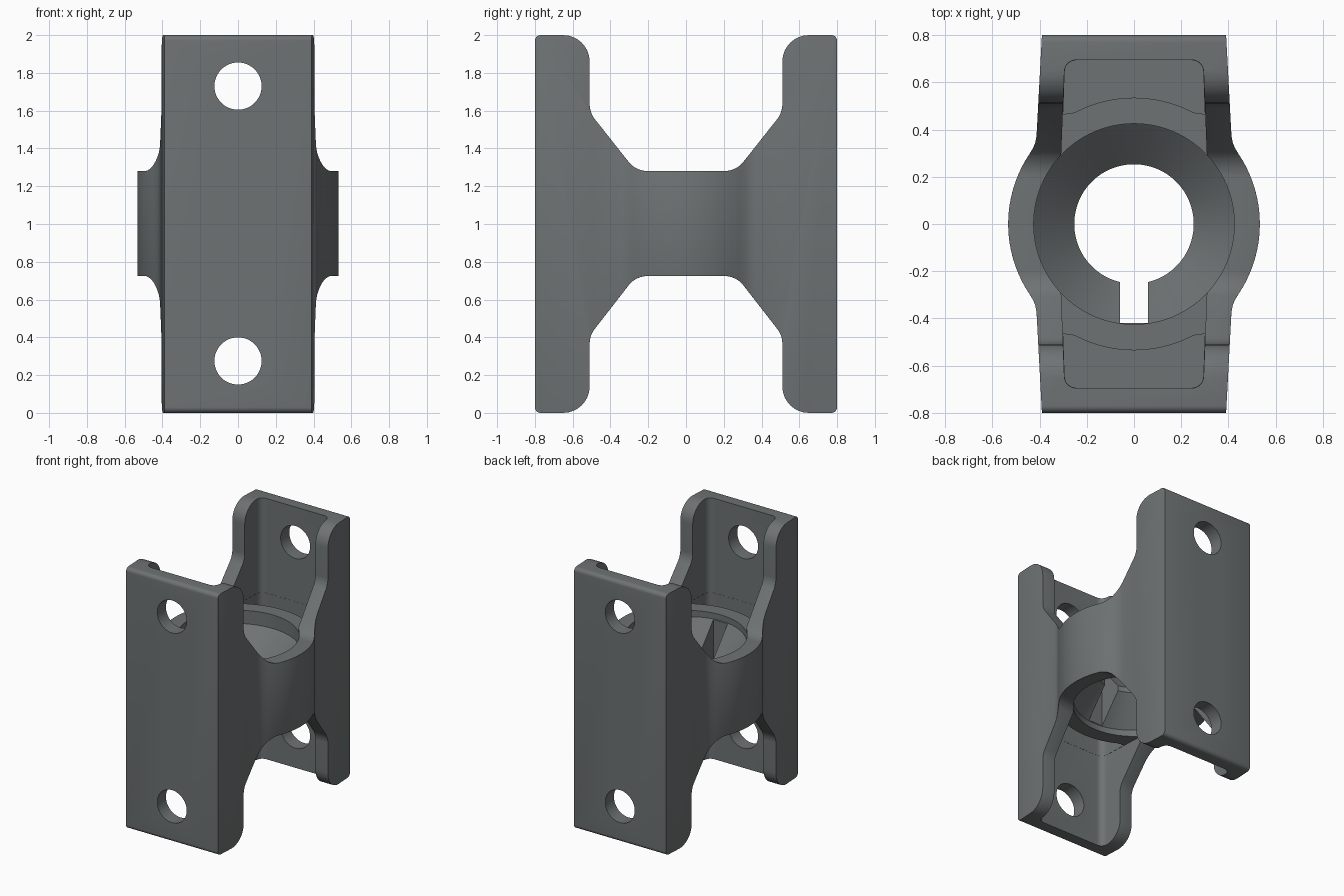
import bpy, bmesh
from math import sin, cos, radians, pi
from mathutils import Vector

if "Cube" in bpy.data.objects:
    bpy.data.objects.remove(bpy.data.objects["Cube"])


def fillet(pts, seg=8):
    """Round each (x, y, radius) corner of a closed polygon."""
    out = []
    for i, (x, y, r) in enumerate(pts):
        p = Vector((x, y))
        if r == 0:
            out.append((x, y))
            continue
        a = (Vector(pts[i - 1][:2]) - p).normalized()
        b = (Vector(pts[(i + 1) % len(pts)][:2]) - p).normalized()
        half = a.angle(b) / 2
        c = p + (a + b).normalized() * (r / sin(half))
        reach = r * cos(half) / sin(half)
        s, e = p + a * reach - c, p + b * reach - c
        sweep = s.angle(e)
        for k in range(seg + 1):
            t = k / seg
            v = (s * sin((1 - t) * sweep) + e * sin(t * sweep)) / sin(sweep)
            out.append(tuple(c + v))
    return out


def prism(name, pts, lo, hi, axis):
    """Extrude a 2D polygon along x (pts are y,z), y (x,z) or z (x,y)."""
    place = {'x': lambda a, b, h: (h, a, b),
             'y': lambda a, b, h: (a, h, b),
             'z': lambda a, b, h: (a, b, h)}[axis]
    bm = bmesh.new()
    low = [bm.verts.new(place(a, b, lo)) for a, b in pts]
    top = [bm.verts.new(place(a, b, hi)) for a, b in pts]
    bm.faces.new(low)
    bm.faces.new(top)
    n = len(pts)
    for i in range(n):
        j = (i + 1) % n
        bm.faces.new((low[i], low[j], top[j], top[i]))
    return finish(name, bm)


def lathe(name, profile, seg=96):
    """Revolve (radius, z, tilt) points about z into a closed solid."""
    bm = bmesh.new()
    rings = [[bm.verts.new((r * cos(2 * pi * i / seg), r * sin(2 * pi * i / seg),
                            z - tilt * sin(2 * pi * i / seg)))
              for i in range(seg)] for r, z, tilt in profile]
    for a, b in zip(rings, rings[1:]):
        for i in range(seg):
            j = (i + 1) % seg
            bm.faces.new((a[i], a[j], b[j], b[i]))
    bm.faces.new(rings[0])
    bm.faces.new(rings[-1])
    return finish(name, bm)


def finish(name, bm):
    bmesh.ops.recalc_face_normals(bm, faces=bm.faces)
    me = bpy.data.meshes.new(name)
    bm.to_mesh(me)
    bm.free()
    me.materials.append(dark_grey)
    ob = bpy.data.objects.new(name, me)
    bpy.context.collection.objects.link(ob)
    return ob


def boolean(target, tool, op='DIFFERENCE'):
    m = target.modifiers.new('cut', 'BOOLEAN')
    m.operation, m.solver, m.object = op, 'EXACT', tool
    bpy.context.view_layer.objects.active = target
    bpy.ops.object.modifier_apply(modifier=m.name)
    bpy.data.objects.remove(tool)


def circle(cx, cy, r, n=48):
    return [(cx + r * cos(2 * pi * i / n), cy + r * sin(2 * pi * i / n)) for i in range(n)]


dark_grey = bpy.data.materials.new('dark_grey')
dark_grey.diffuse_color = (0.155, 0.17, 0.173, 1)
dark_grey.use_nodes = True
dark_grey.node_tree.nodes["Principled BSDF"].inputs["Base Color"].default_value = dark_grey.diffuse_color

# Plan outline: tapered ends and a round bulge around the bore
quarter = [(0.533 * cos(radians(a)), 0.533 * sin(radians(a))) for a in range(0, 33, 3)]
quarter += [(0.443, 0.296), (0.428, 0.321), (0.419, 0.342), (0.413, 0.37), (0.389, 0.82)]
right = [(x, -y) for x, y in reversed(quarter[1:])] + quarter
outline = right + [(-x, y) for x, y in reversed(right)]
body = prism('bracket_body', outline, -0.1, 2.1, 'z')

# Side profile: two tall plates joined by a waist
corner = [(0.0, 1.28, 0), (0.265, 1.28, 0.13), (0.51, 1.59, 0.13),
          (0.51, 2.0, 0.14), (0.8, 2.0, 0.03)]
upper = [(-y, z, r) for y, z, r in reversed(corner[1:])] + corner
lower = [(y, (2 - z) if z != 1.28 else 0.725, r) for y, z, r in reversed(upper)]
side = prism('side_profile', fillet(upper + lower), -0.7, 0.7, 'x')
boolean(body, side, 'INTERSECT')

# Soften the outer edges
bv = body.modifiers.new('soft', 'BEVEL')
bv.width, bv.segments, bv.limit_method, bv.angle_limit = 0.014, 3, 'ANGLE', radians(50)
bpy.context.view_layer.objects.active = body
bpy.ops.object.modifier_apply(modifier=bv.name)

# Channels between the flanges, with a deeper pocket outside the bore ring
for sy in (1, -1):
    for sz in (1, -1):
        channel = fillet([(0.315, sy * 0.12, 0), (0.293, sy * 0.695, 0.05),
                          (-0.293, sy * 0.695, 0.05), (-0.315, sy * 0.12, 0)])
        boolean(body, prism('channel', channel, 1 + sz * 0.275, 1 + sz * 1.1, 'z'))
        arc = [(-0.535 * sin(radians(a)), sy * 0.535 * cos(radians(a)), 0)
               for a in range(32, -33, -4)]
        pocket = fillet([(0.3, sy * 0.465, 0), (0.292, sy * 0.694, 0.05),
                         (-0.292, sy * 0.694, 0.05), (-0.3, sy * 0.465, 0)] + arc[1:-1])
        boolean(body, prism('pocket', pocket, 1 + sz * 0.12, 1 + sz * 0.4, 'z'))

# Bore, narrowing from both ends to a throat, deeper at the slot side
boolean(body, lathe('bore', [(0.425, -0.1, 0), (0.425, 0.8, -0.03), (0.253, 0.98, 0),
                             (0.253, 1.02, 0), (0.425, 1.2, 0.03), (0.425, 2.1, 0)]))

# Key slot in the throat
slot = [(-0.06, -0.42), (0.06, -0.42), (0.06, 0.0), (-0.06, 0.0)]
boolean(body, prism('key_slot', slot, 0.7, 1.3, 'z'))

# Bolt holes through both plates
for z in (0.275, 1.73):
    boolean(body, prism('bolt_hole', circle(0, z, 0.125), -1, 1, 'y'))

body.select_set(True)
bpy.context.view_layer.objects.active = body
bpy.ops.object.shade_smooth_by_angle(angle=radians(30))
